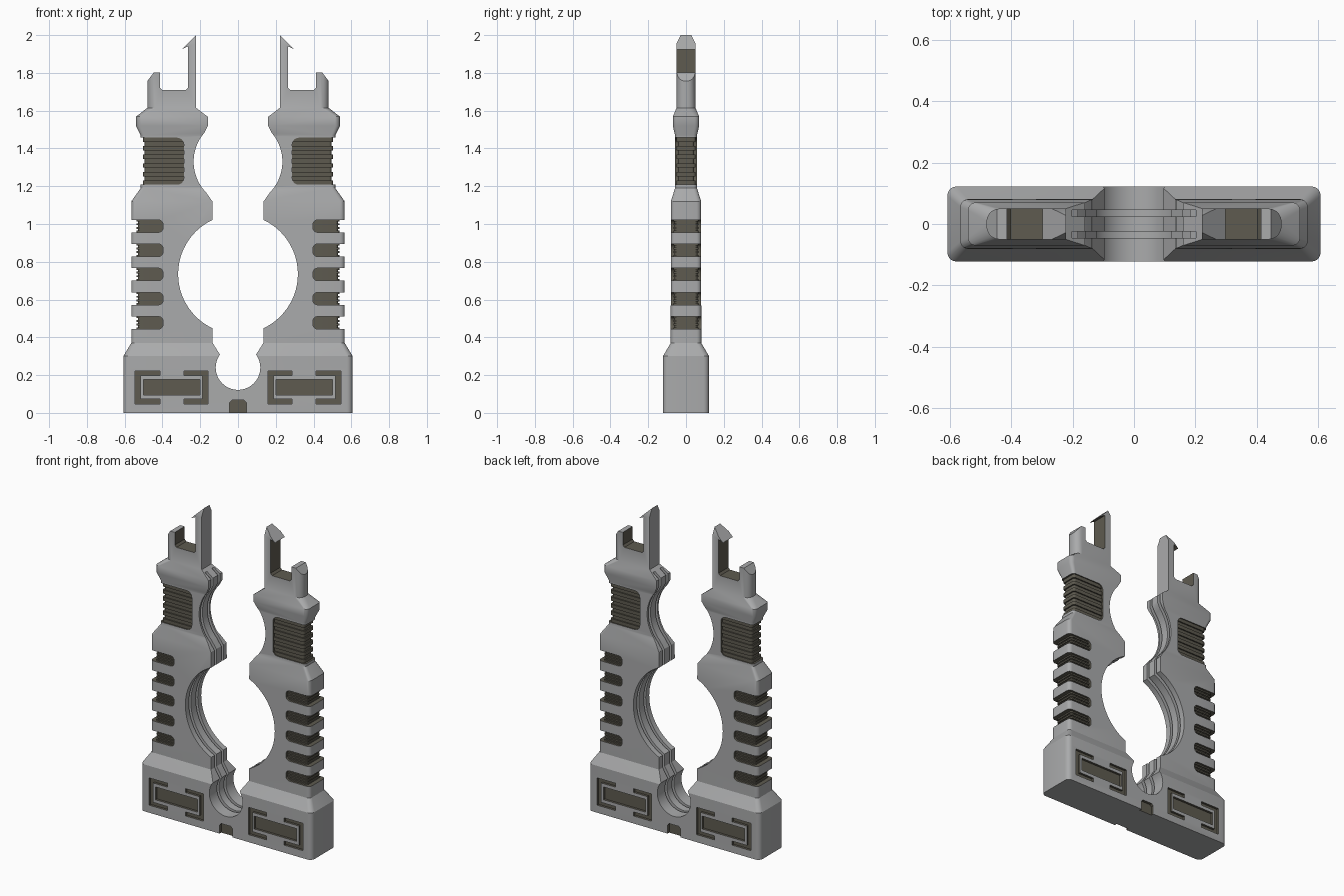
import bpy, bmesh, math

if "Cube" in bpy.data.objects:
    bpy.data.objects.remove(bpy.data.objects["Cube"])


def material(name, rgb):
    m = bpy.data.materials.new(name)
    m.diffuse_color = (*rgb, 1)
    m.use_nodes = True
    m.node_tree.nodes["Principled BSDF"].inputs["Base Color"].default_value = m.diffuse_color
    return m


GREY = material("light grey", (0.40, 0.405, 0.41))
DARK = material("dark olive grey", (0.112, 0.104, 0.08))


def make(name, bm, slot):
    bmesh.ops.recalc_face_normals(bm, faces=bm.faces)
    for f in bm.faces:
        f.material_index = slot
    me = bpy.data.meshes.new(name)
    bm.to_mesh(me)
    bm.free()
    me.materials.append(GREY)
    me.materials.append(DARK)
    ob = bpy.data.objects.new(name, me)
    bpy.context.collection.objects.link(ob)
    return ob


def loft(name, sections, slot):
    """Stack of sections (z, inner x, outer x, half depth, radius), outer corners rounded."""
    bm = bmesh.new()
    rings = []
    for z, xi, xo, hy, r in sections:
        pts = [(xi, -hy)]
        for i in range(6):
            a = math.radians(-90 + 18 * i)
            pts.append((xo - r + r * math.cos(a), -hy + r + r * math.sin(a)))
        pts += [(x, -y) for x, y in reversed(pts)]
        rings.append([bm.verts.new((x, y, z)) for x, y in pts])
    for a, b in zip(rings, rings[1:]):
        for i in range(len(a)):
            j = (i + 1) % len(a)
            bm.faces.new((a[i], a[j], b[j], b[i]))
    bm.faces.new(rings[0])
    bm.faces.new(rings[-1])
    return make(name, bm, slot)


def prism(pts, y0, y1, slot):
    bm = bmesh.new()
    a = [bm.verts.new((x, y0, z)) for x, z in pts]
    b = [bm.verts.new((x, y1, z)) for x, z in pts]
    bm.faces.new(a)
    bm.faces.new(b)
    for i in range(len(a)):
        j = (i + 1) % len(a)
        bm.faces.new((a[i], a[j], b[j], b[i]))
    return make("cutter", bm, slot)


def circle(zc, r, n=72):
    return [(r * math.cos(math.tau * i / n), zc + r * math.sin(math.tau * i / n)) for i in range(n)]


def slot_shape(xi, xo, z0, z1, r):
    """Rectangle whose inner (low x) corners are rounded."""
    pts = [(xo, z0), (xo, z1)]
    for zc, start in ((z1 - r, 90), (z0 + r, 180)):
        for i in range(6):
            a = math.radians(start + 18 * i)
            pts.append((xi + r + r * math.cos(a), zc + r * math.sin(a)))
    return pts


def cut(ob, pts, y0=-0.3, y1=0.3, slot=0):
    c = prism(pts, y0, y1, slot)
    m = ob.modifiers.new("cut", 'BOOLEAN')
    m.operation, m.solver, m.object = 'DIFFERENCE', 'EXACT', c
    bpy.context.view_layer.objects.active = ob
    bpy.ops.object.modifier_apply(modifier=m.name)
    bpy.data.objects.remove(c)


def both_sides(ob, pts, depth, slot=1):
    cut(ob, pts, -0.3, -depth, slot)
    cut(ob, pts, depth, 0.3, slot)


def finish(ob):
    """Mirror to the other tower and shade."""
    bpy.ops.object.select_all(action='DESELECT')
    ob.select_set(True)
    bpy.context.view_layer.objects.active = ob
    m = ob.modifiers.new("mirror", 'MIRROR')
    bpy.ops.object.modifier_apply(modifier=m.name)
    bpy.ops.object.shade_smooth_by_angle(angle=math.radians(28))


# right half of the body: base, shoulder, shaft, upper shaft, collar, fork block
body = loft("tower_body", [
    (0, 0, 0.607, 0.122, 0.03), (0.24, 0, 0.607, 0.122, 0.03),
    (0.30, 0.09, 0.607, 0.122, 0.03), (0.37, 0.134, 0.565, 0.081, 0.025),
    (1.12, 0.136, 0.565, 0.08, 0.025), (1.19, 0.185, 0.515, 0.058, 0.02),
    (1.47, 0.185, 0.515, 0.058, 0.02), (1.52, 0.16, 0.54, 0.07, 0.025),
    (1.568, 0.16, 0.54, 0.07, 0.025), (1.615, 0.222, 0.48, 0.05, 0.042),
    (1.955, 0.222, 0.48, 0.05, 0.042), (2.0, 0.222, 0.48, 0.028, 0.024)], 0)

# round openings between the towers
HOLES = ((0.24, 0.118), (0.735, 0.317), (1.33, 0.235))
for zc, r in HOLES:
    cut(body, circle(zc, r))

# twin grooves that follow the inner wall
wall = [(-0.1, 0.24), (0.1, 0.24), (0.115, 0.30), (0.157, 0.365), (0.157, 1.11), (0.207, 1.18),
        (0.207, 1.48), (0.182, 1.53), (0.182, 1.565), (0.23, 1.6), (-0.1, 1.6)]
for y in (-0.045, 0.025):
    cut(body, wall, y, y + 0.02)
    for zc, r in HOLES:
        cut(body, circle(zc, r + 0.024), y, y + 0.02)

# fork slot with barbed hook, then the sloped tips
cut(body, [(0.265, 1.94), (0.265, 1.722), (0.277, 1.71), (0.401, 1.71), (0.413, 1.722),
           (0.413, 1.86), (0.34, 1.905)], slot=1)
cut(body, [(0.19, 2.032), (0.31, 1.912), (0.36, 1.803), (0.445, 1.803), (0.485, 1.75),
           (0.6, 1.75), (0.6, 2.1), (0.19, 2.1)])

# upper grip recess and the five side notches
cut(body, slot_shape(0.287, 0.7, 1.208, 1.457, 0.035), slot=1)
NOTCHES = [0.477 + 0.128 * i for i in range(5)]
for z in NOTCHES:
    cut(body, slot_shape(0.397, 0.7, z - 0.033, z + 0.033, 0.024), slot=1)

# base panel: two bracket grooves around a sunken plate, front and back
for end, inner, arm in ((0.545, 0.516, 0.413), (0.16, 0.189, 0.286)):
    both_sides(body, [(arm, 0.223), (end, 0.223), (end, 0.048), (arm, 0.048),
                      (arm, 0.074), (inner, 0.074), (inner, 0.198), (arm, 0.198)], 0.107)
both_sides(body, [(0.2, 0.095), (0.5, 0.095), (0.5, 0.177), (0.2, 0.177)], 0.107)

# plain notch at the middle of the bottom edge
both_sides(body, [(-0.1, -0.02), (0.045, -0.02), (0.045, 0.055), (0.033, 0.067), (-0.1, 0.067)], 0.105)

# open the seam plane so the halves join
bm = bmesh.new()
bm.from_mesh(body.data)
seam = [f for f in bm.faces if all(abs(v.co.x) < 1e-5 for v in f.verts)]
bmesh.ops.delete(bm, geom=seam, context='FACES')
bm.to_mesh(body.data)
bm.free()
finish(body)


def ribbed_core(name, z0, z1, xi, xo, hy, ribs, depth):
    """Corrugated dark block: ribs wrap around front, side and back."""
    secs = []
    n = 2 * ribs + 1
    step = (z1 - z0) / n
    for i in range(n):
        d = depth * (i % 2)
        for z in (z0 + i * step, z0 + (i + 1) * step):
            secs.append((z, xi, xo - d, hy - d, 0.014))
    finish(loft(name, secs, 1))


# dark ribbed grips
ribbed_core("upper_grip", 1.207, 1.458, 0.286, 0.503, 0.051, 5, 0.008)
for k, z in enumerate(NOTCHES):
    ribbed_core(f"side_grip_{k + 1}", z - 0.034, z + 0.034, 0.396, 0.537, 0.067, 3, 0.007)
